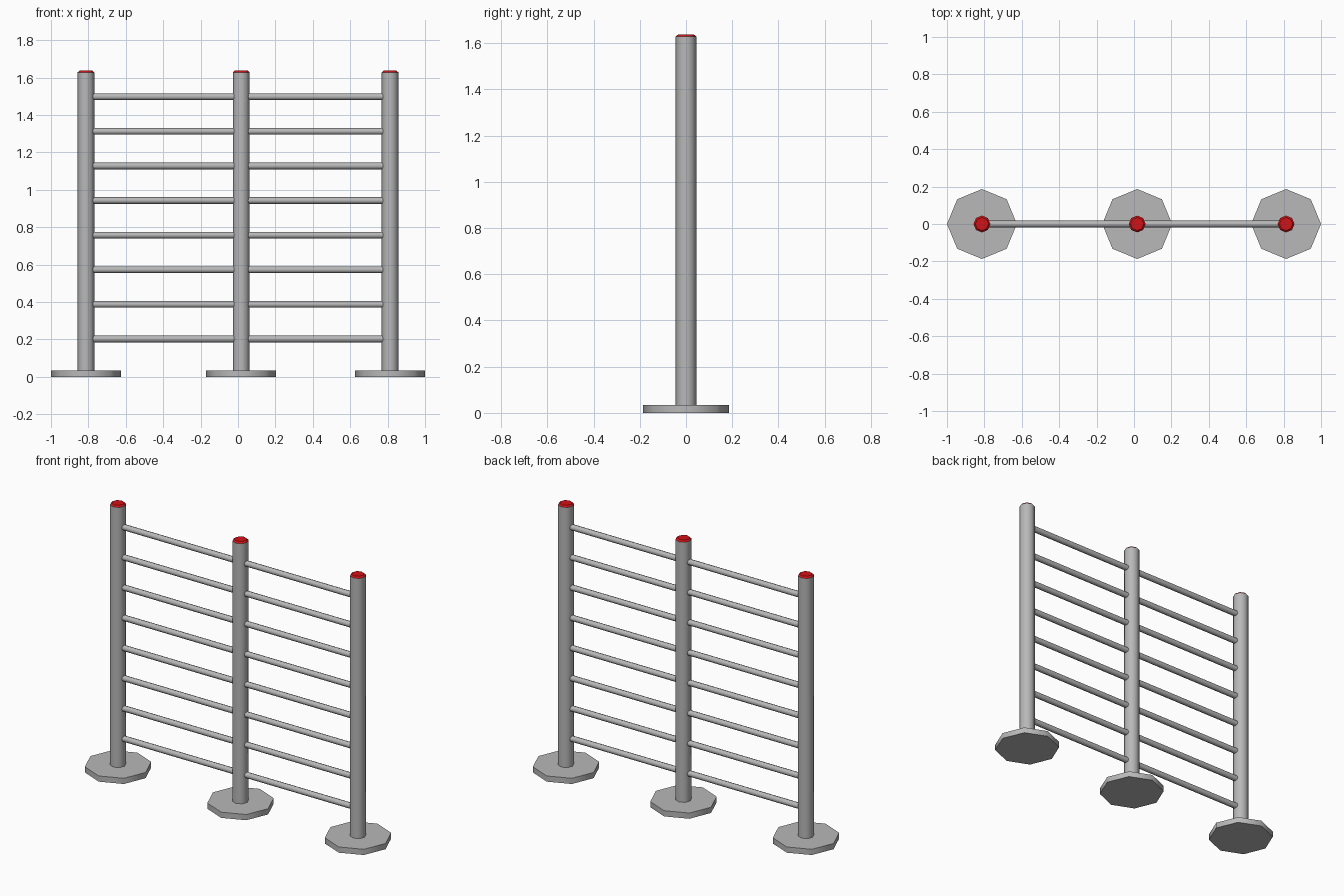
import bpy
import math

if "Cube" in bpy.data.objects:
    bpy.data.objects.remove(bpy.data.objects["Cube"])


def material(name, rgb):
    m = bpy.data.materials.new(name)
    m.diffuse_color = (*rgb, 1)
    m.use_nodes = True
    m.node_tree.nodes["Principled BSDF"].inputs["Base Color"].default_value = m.diffuse_color
    return m


GREY = material("steel grey", (0.48, 0.48, 0.48))
RED = material("cap red", (0.65, 0.006, 0.008))


def prism(name, mat, r1, r2, length, loc, rot=(0, 0, 0), smooth=True):
    """Eight-sided prism with a corner on each axis."""
    bpy.ops.mesh.primitive_cone_add(vertices=8, radius1=r1, radius2=r2,
                                    depth=length, location=loc, rotation=rot)
    ob = bpy.context.object
    ob.name = name
    ob.data.materials.append(mat)
    if smooth:
        bpy.ops.object.shade_smooth_by_angle(angle=math.radians(50))
    return ob


POSTS = {"left": -0.813, "middle": 0.017, "right": 0.813}
BASE_H, POST_TOP, TOP = 0.035, 1.628, 1.637

# Posts with octagonal feet and red caps
for side, x in POSTS.items():
    prism(side + "_foot", GREY, 0.187, 0.187, BASE_H, (x, 0, BASE_H / 2))
    prism(side + "_post", GREY, 0.045, 0.045, POST_TOP - BASE_H,
          (x, 0, (POST_TOP + BASE_H) / 2))
    prism(side + "_cap", RED, 0.045, 0.035, TOP - POST_TOP,
          (x, 0, (TOP + POST_TOP) / 2), smooth=False)

# Eight rungs in each of the two bays, ends sunk into the posts
xs = list(POSTS.values())
for bay, (a, b) in zip(("left", "right"), zip(xs, xs[1:])):
    start, end = a + 0.03, b - 0.03
    for i in range(8):
        prism(f"{bay}_rung_{i + 1}", GREY, 0.018, 0.018, end - start,
              ((start + end) / 2, 0, 0.203 + 0.185 * i),
              (0, math.pi / 2, 0))
